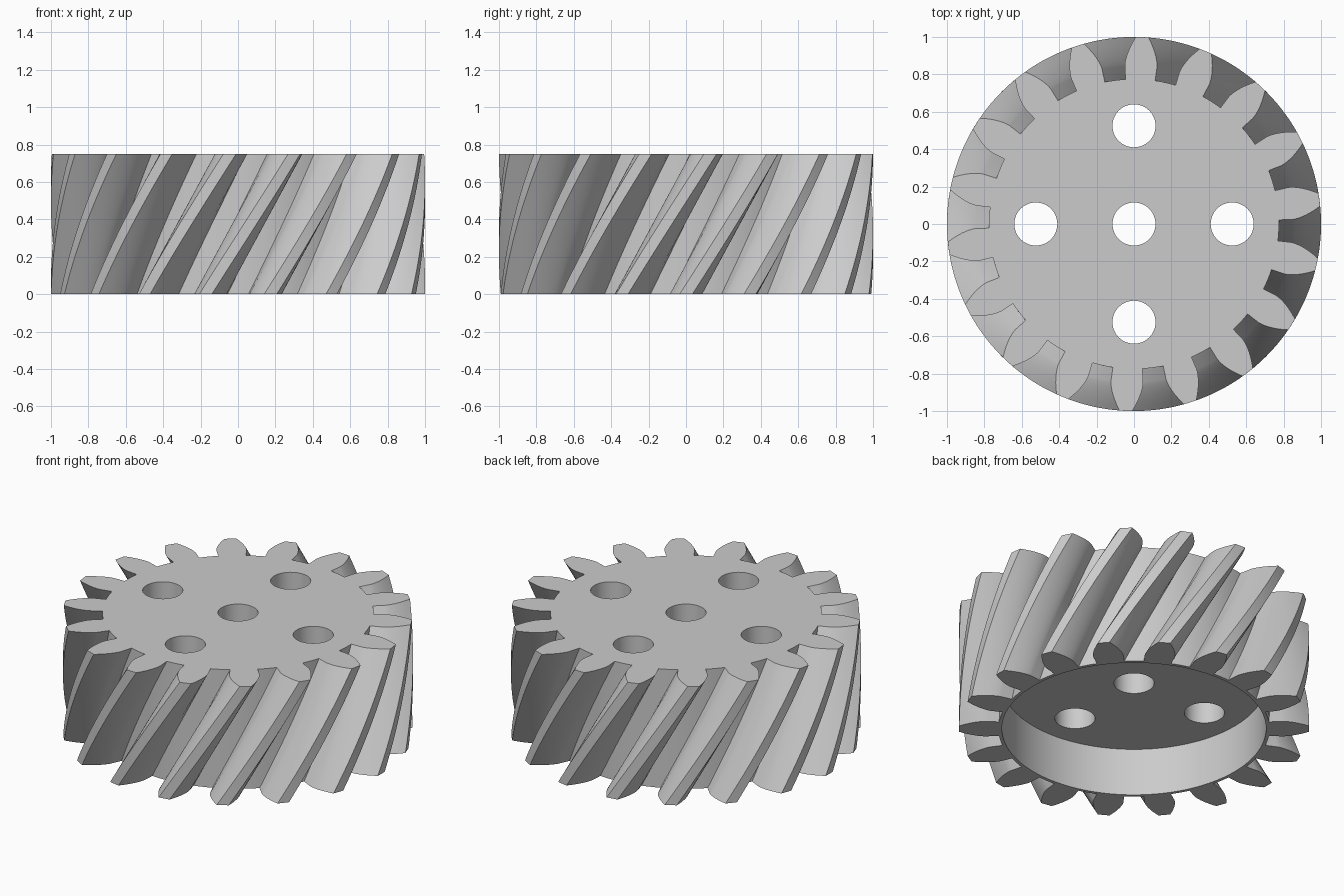
import bpy, bmesh, math

if "Cube" in bpy.data.objects:
    bpy.data.objects.remove(bpy.data.objects["Cube"], do_unlink=True)

TEETH = 18
MODULE = 0.1
HEIGHT = 0.75
TWIST = math.radians(27.5)
SLICES = 24
PRESSURE = math.radians(20)

R_PITCH = MODULE * TEETH / 2
R_BASE = R_PITCH * math.cos(PRESSURE)
R_TIP = R_PITCH + MODULE
R_ROOT = R_PITCH - 1.25 * MODULE


def involute(angle):
    return math.tan(angle) - angle


def tooth_profile():
    """Polar points (radius, angle) of one tooth and the gap after it."""
    base_half = math.pi / (2 * TEETH) + involute(PRESSURE)
    flank = [(R_ROOT, base_half)]
    steps = 8
    for i in range(steps + 1):
        r = R_BASE + (R_TIP - R_BASE) * (i / steps) ** 1.5
        flank.append((r, base_half - involute(math.acos(min(1, R_BASE / r)))))
    tip = [(R_TIP, 0)]
    rising = [(r, -a) for r, a in flank]
    gap = 2 * math.pi / TEETH - 2 * base_half
    root = [(R_ROOT, base_half + gap * k / 4) for k in (1, 2, 3)]
    return rising + tip + flank[::-1] + root


def make_object(name, bm):
    bmesh.ops.recalc_face_normals(bm, faces=bm.faces)
    mesh = bpy.data.meshes.new(name)
    bm.to_mesh(mesh)
    bm.free()
    obj = bpy.data.objects.new(name, mesh)
    bpy.context.collection.objects.link(obj)
    return obj


# Helical gear body: twisted stack of tooth outlines
outline = [(r, a + 2 * math.pi * k / TEETH)
           for k in range(TEETH) for r, a in tooth_profile()]
bm = bmesh.new()
rings = []
for s in range(SLICES + 1):
    f = s / SLICES
    rings.append([bm.verts.new((r * math.cos(a + TWIST * f),
                                r * math.sin(a + TWIST * f), HEIGHT * f))
                  for r, a in outline])
count = len(outline)
for low, high in zip(rings, rings[1:]):
    for i in range(count):
        j = (i + 1) % count
        bm.faces.new((low[i], low[j], high[j], high[i]))
bm.faces.new(rings[0][::-1])
bm.faces.new(rings[-1])
gear = make_object("helical_gear", bm)


def add_cylinder(bm, x, y, radius, z0, z1, segments):
    made = bmesh.ops.create_cone(bm, cap_ends=True, segments=segments, radius1=radius,
                                 radius2=radius, depth=z1 - z0)
    bmesh.ops.translate(bm, verts=made["verts"], vec=(x, y, (z0 + z1) / 2))


def cut(bm, name):
    cutter = make_object(name, bm)
    cutter.hide_render = True
    mod = gear.modifiers.new(name, 'BOOLEAN')
    mod.operation = 'DIFFERENCE'
    mod.solver = 'EXACT'
    mod.object = cutter
    bpy.ops.object.modifier_apply(modifier=name)
    bpy.data.objects.remove(cutter, do_unlink=True)


bpy.ops.object.select_all(action='DESELECT')
bpy.context.view_layer.objects.active = gear
gear.select_set(True)

# Recess in the underside
bm = bmesh.new()
add_cylinder(bm, 0, 0, 0.755, -0.2, 0.3, 96)
cut(bm, "recess_cutter")

# Axle hole and four holes around it
bm = bmesh.new()
for x, y in ((0, 0), (1, 0), (-1, 0), (0, 1), (0, -1)):
    add_cylinder(bm, x * 0.525, y * 0.525, 0.115, -0.2, 1, 48)
cut(bm, "hole_cutter")

# Plain grey finish
grey = bpy.data.materials.new("grey")
grey.use_nodes = True
colour = (0.6, 0.6, 0.6, 1)
grey.diffuse_color = colour
grey.node_tree.nodes["Principled BSDF"].inputs["Base Color"].default_value = colour
gear.data.materials.clear()
gear.data.materials.append(grey)
for face in gear.data.polygons:
    face.material_index = 0

bpy.ops.object.shade_smooth_by_angle(angle=math.radians(30))
